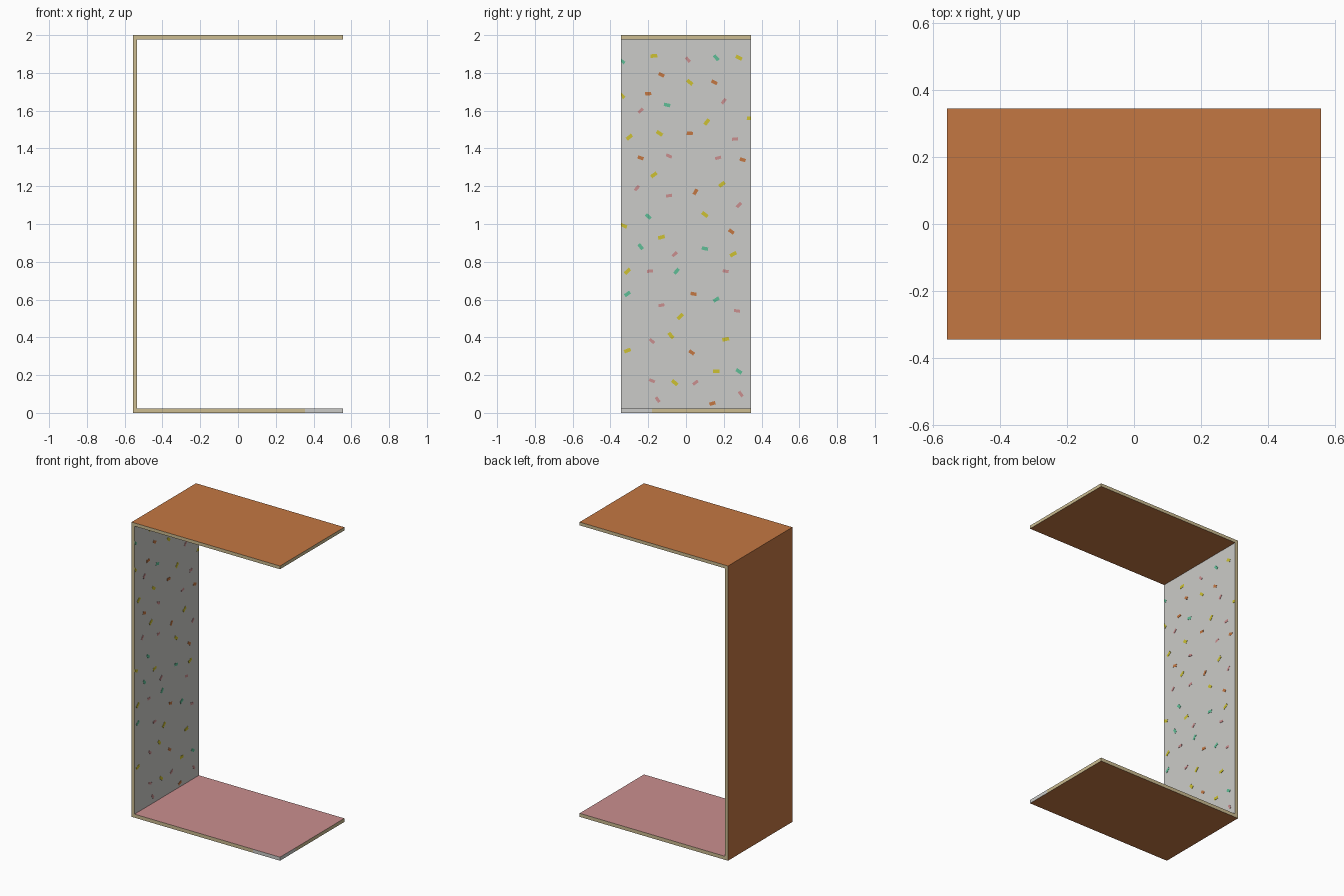
import bpy, bmesh, math, random

if "Cube" in bpy.data.objects:
    bpy.data.objects.remove(bpy.data.objects["Cube"])

random.seed(4)


def mat(name, rgb):
    m = bpy.data.materials.new(name)
    lin = [((c / 255 + 0.055) / 1.055) ** 2.4 for c in rgb]
    m.diffuse_color = (*lin, 1)
    m.use_nodes = True
    m.node_tree.nodes["Principled BSDF"].inputs["Base Color"].default_value = m.diffuse_color
    return m


copper = mat("copper brown", (196, 119, 66))
beige = mat("beige edge", (204, 188, 145))
grey = mat("terrazzo grey", (203, 203, 200))
pink = mat("dusty pink", (202, 143, 143))
teal = mat("teal chip", (95, 190, 150))
yellow = mat("yellow chip", (205, 193, 50))

W, D, H = 0.557, 0.345, 2.0   # half width, half depth, height
TW, TT, TF = 0.022, 0.022, 0.024   # wall, ceiling and floor thickness


def panel(name, lo, hi, mats, rule, cuts=()):
    """Box between two corners; faces coloured by rule(normal, centre)."""
    bm = bmesh.new()
    bmesh.ops.create_cube(bm, size=1)
    for v in bm.verts:
        v.co = [(a + b) / 2 + c * (b - a) for a, b, c in zip(lo, hi, v.co)]
    for co, no in cuts:
        bmesh.ops.bisect_plane(bm, geom=bm.verts[:] + bm.edges[:] + bm.faces[:],
                               plane_co=co, plane_no=no)
    bm.normal_update()
    for f in bm.faces:
        f.material_index = rule(f.normal, f.calc_center_median())
    finish(name, bm, mats)


def finish(name, bm, mats):
    me = bpy.data.meshes.new(name)
    bm.to_mesh(me)
    bm.free()
    for m in mats:
        me.materials.append(m)
    bpy.context.collection.objects.link(bpy.data.objects.new(name, me))


# Side wall: copper outside, terrazzo inside, beige edges
panel("side_wall", (-W, -D, TF), (-W + TW, D, H - TT), [copper, grey, beige],
      lambda n, c: 1 if n.x > 0.5 else 2 if abs(n.y) > 0.5 else 0)

# Top panel: copper on both faces, beige edges
panel("top_panel", (-W, -D, H - TT), (W, D, H), [copper, beige],
      lambda n, c: 1 if n.x > 0.5 or abs(n.y) > 0.5 else 0)


# Floor panel: pink top, copper base, beige edges with a bare grey front corner
def floor_rule(n, c):
    if n.z > 0.5:
        return 1
    if n.z < -0.5 or n.x < -0.5:
        return 0
    bare = (n.y < -0.5 and c.x > 0.355) or (n.x > 0.5 and c.y < -0.18)
    return 3 if bare else 2


panel("floor_panel", (-W, -D, 0), (W, D, TF), [copper, pink, beige, grey], floor_rule,
      [((0.355, 0, 0), (1, 0, 0)), ((0, -0.18, 0), (0, 1, 0))])

# Terrazzo chips: (y, z) in hundredths, thin plates on the inner wall
teal_at = [(-34, 186), (16, 188), (-10, 163), (-20, 104), (-24, 88), (10, 87),
           (-5, 75), (-31, 63), (16, 60), (28, 22)]
yellow_at = [(-17, 189), (28, 188), (2, 175), (-34, 168), (-14, 148), (11, 154),
             (-30, 146), (-17, 126), (19, 121), (10, 105), (-33, 99), (-13, 93),
             (25, 84), (-31, 75), (-3, 51), (-8, 41), (21, 39), (-31, 33),
             (16, 22), (-6, 16), (34, 156)]
pink_at = [(1, 187), (20, 165), (-24, 160), (26, 145), (-9, 136), (-26, 119),
           (-9, 115), (28, 110), (-6, 84), (-19, 75), (21, 75), (-13, 57),
           (27, 54), (-18, 38), (-18, 17), (5, 16), (-15, 7), (29, 10), (17, 135)]
copper_at = [(15, 175), (-20, 169), (2, 148), (-24, 135), (5, 117), (24, 96),
             (4, 63), (3, 32), (14, 5), (-13, 179), (30, 134)]


def chips(name, spots, m, length, width):
    bm = bmesh.new()
    x = -W + TW
    for y, z in spots:
        a = math.radians(random.uniform(-60, 60))
        ca, sa = math.cos(a), math.sin(a)
        for v in bmesh.ops.create_cube(bm, size=1)["verts"]:
            p, q = v.co.y * length, v.co.z * width
            cy = y / 100 + p * ca - q * sa
            v.co = (x + v.co.x * 0.003,
                    max(-D, min(D, cy)), z / 100 + p * sa + q * ca)
    finish(name, bm, [m])


chips("teal_chips", teal_at, teal, 0.034, 0.018)
chips("yellow_chips", yellow_at, yellow, 0.036, 0.019)
chips("pink_chips", pink_at, pink, 0.032, 0.016)
chips("copper_chips", copper_at, copper, 0.032, 0.018)
